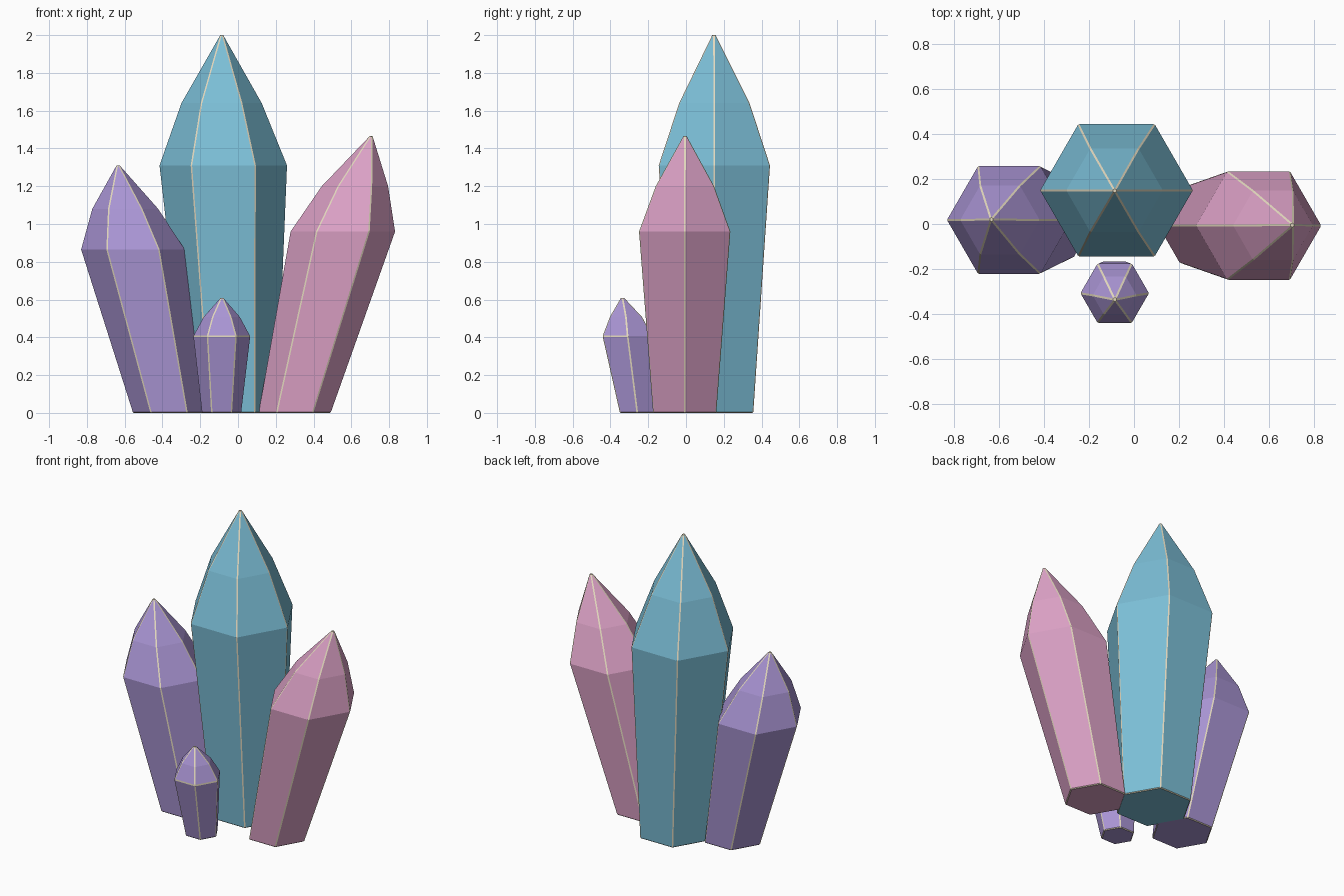
import bpy, bmesh
from math import cos, sin, pi

if "Cube" in bpy.data.objects:
    bpy.data.objects.remove(bpy.data.objects["Cube"])


def material(name, rgb):
    m = bpy.data.materials.new(name)
    m.diffuse_color = (*rgb, 1)
    m.use_nodes = True
    m.node_tree.nodes["Principled BSDF"].inputs["Base Color"].default_value = m.diffuse_color
    return m


BLUE = material("blue_crystal", (0.20, 0.52, 0.68))
PINK = material("pink_crystal", (0.72, 0.36, 0.57))
PURPLE = material("purple_crystal", (0.40, 0.30, 0.66))
EDGE = material("pale_edge", (0.78, 0.70, 0.52))


def crystal(name, mat, rings, tip):
    """Leaning six-sided crystal; each ring is (x, y, z, radius)."""
    bm = bmesh.new()
    loops = [[bm.verts.new((x + r * cos(i * pi / 3), y + r * sin(i * pi / 3), z))
              for i in range(6)] for x, y, z, r in rings]
    top = bm.verts.new(tip)
    bm.faces.new(loops[0][::-1])
    for i in range(6):
        j = (i + 1) % 6
        for a, b in zip(loops, loops[1:]):
            bm.faces.new((a[i], a[j], b[j], b[i]))
        bm.faces.new((loops[-1][i], loops[-1][j], top))
    bm.normal_update()
    mesh = bpy.data.meshes.new(name)
    bm.to_mesh(mesh)
    bm.free()
    ob = bpy.data.objects.new(name, mesh)
    bpy.context.collection.objects.link(ob)
    mesh.materials.append(mat)
    mesh.materials.append(EDGE)
    # thin pale chamfer on the sharp ridges only
    bev = ob.modifiers.new("pale_ridges", 'BEVEL')
    bev.width = 0.005
    bev.segments = 1
    bev.limit_method = 'ANGLE'
    bev.angle_limit = pi / 6
    bev.material = 1
    return ob


# tall centre crystal
crystal("centre_crystal", BLUE,
        [(-0.03, 0.15, 0, 0.238), (-0.078, 0.15, 1.31, 0.34), (-0.087, 0.15, 1.64, 0.215)],
        (-0.086, 0.148, 2.018))
# right crystal, leaning outwards
crystal("right_crystal", PINK,
        [(0.30, -0.007, 0, 0.193), (0.555, -0.007, 0.96, 0.279), (0.619, -0.006, 1.20, 0.178)],
        (0.71, -0.005, 1.481))
# left crystal, leaning outwards
crystal("left_crystal", PURPLE,
        [(-0.365, 0.018, 0, 0.193), (-0.556, 0.018, 0.865, 0.277), (-0.597, 0.018, 1.08, 0.177)],
        (-0.637, 0.02, 1.325))
# small front crystal, leaning forwards
crystal("small_front_crystal", PURPLE,
        [(-0.087, -0.258, 0, 0.106), (-0.086, -0.309, 0.406, 0.153), (-0.086, -0.318, 0.508, 0.098)],
        (-0.085, -0.338, 0.62))
